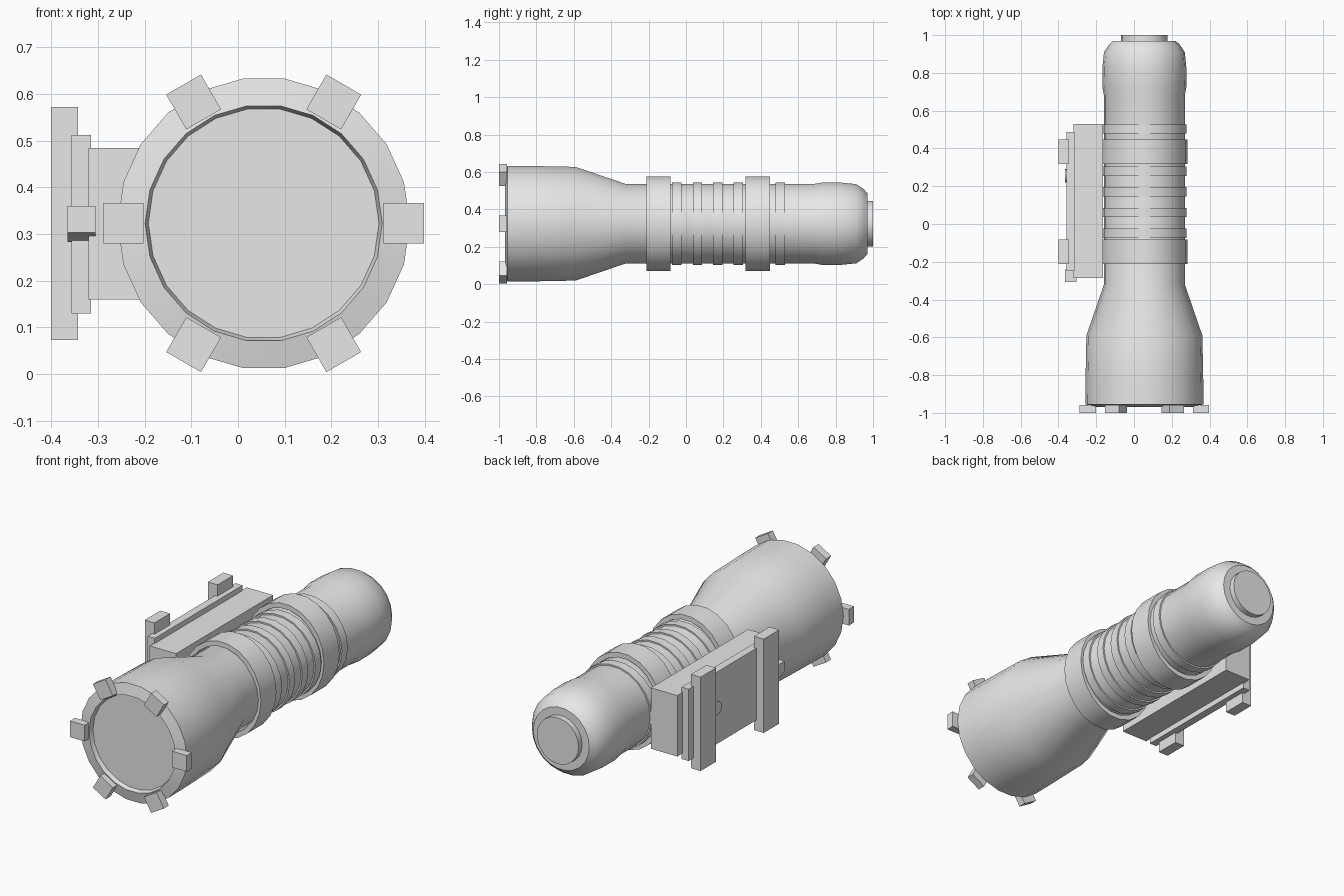
import bpy, bmesh, math
from mathutils import Matrix, Vector

if "Cube" in bpy.data.objects:
    bpy.data.objects.remove(bpy.data.objects["Cube"])

CX, CZ, SIDES = 0.055, 0.323, 22   # torch axis runs along y

grey = bpy.data.materials.new("light_grey")
grey.diffuse_color = (0.8, 0.8, 0.8, 1)
grey.use_nodes = True
grey.node_tree.nodes["Principled BSDF"].inputs["Base Color"].default_value = grey.diffuse_color


def finish(name, bm, smooth=False):
    bmesh.ops.recalc_face_normals(bm, faces=bm.faces[:])
    me = bpy.data.meshes.new(name)
    bm.to_mesh(me)
    bm.free()
    me.materials.append(grey)
    if smooth:
        me.polygons.foreach_set("use_smooth", [True] * len(me.polygons))
        me.set_sharp_from_angle(angle=math.radians(30))
    ob = bpy.data.objects.new(name, me)
    bpy.context.collection.objects.link(ob)
    return ob


def lathe(name, profile, closed=False, z_scale=1.0):
    """Turn (y, radius) points about the torch axis; closed makes a hollow band."""
    bm = bmesh.new()
    rings = []
    for y, r in profile:
        ring = []
        for i in range(SIDES):
            a = 2 * math.pi * i / SIDES
            ring.append(bm.verts.new((CX + r * math.cos(a), y,
                                      CZ + r * z_scale * math.sin(a))))
        rings.append(ring)
    pairs = list(zip(rings, rings[1:]))
    if closed:
        pairs.append((rings[-1], rings[0]))
    else:
        bm.faces.new(rings[0])
        bm.faces.new(rings[-1])
    for a, b in pairs:
        for i in range(SIDES):
            j = (i + 1) % SIDES
            bm.faces.new((a[i], a[j], b[j], b[i]))
    return finish(name, bm, True)


def band(name, y0, y1, r, inner, z_scale=1.0):
    return lathe(name, [(y0, inner), (y0, r), (y1, r), (y1, inner)], True, z_scale)


def box(name, x, y, z, matrix=Matrix()):
    bm = bmesh.new()
    bmesh.ops.create_cube(bm, size=1)
    for v in bm.verts:
        v.co = matrix @ Vector([lo + (c + 0.5) * (hi - lo)
                                for c, (lo, hi) in zip(v.co, (x, y, z))])
    return finish(name, bm)


# Head, barrel and rounded tail; the first point is the recessed lens
lathe("torch_body", [(-0.945, 0.247), (-0.968, 0.254), (-0.955, 0.313),
                     (-0.84, 0.312), (-0.59, 0.307), (-0.32, 0.214),
                     (0.68, 0.214), (0.73, 0.223), (0.83, 0.222), (0.91, 0.214),
                     (0.95, 0.187), (0.97, 0.165)])
lathe("tail_button", [(0.96, 0.123), (1.0, 0.123)])

# Grip rings
for i, (y0, y1) in enumerate([(-0.075, -0.025), (0.038, 0.085), (0.145, 0.195),
                              (0.255, 0.305), (0.478, 0.528)]):
    band(f"grip_ring_{i + 1}", y0, y1, 0.222, 0.205)

# Two straps, each with an outer clamp bar
for i, y0 in enumerate((-0.212, 0.318)):
    band(f"strap_{i + 1}", y0, y0 + 0.13, 0.2285, 0.205, 1.113)
    box(f"clamp_bar_{i + 1}", (-0.4, -0.343), (y0, y0 + 0.13), (0.073, 0.572))

# Six teeth round the front rim
for i in range(6):
    m = Matrix.Translation((CX, 0, CZ)) @ Matrix.Rotation(math.radians(60 * i), 4, 'Y')
    box(f"rim_tooth_{i + 1}", (0.257, 0.343), (-1.0, -0.958), (-0.043, 0.043), m)

# Side mount: block, rail plate, latch and screw
box("mount_block", (-0.32, -0.165), (-0.285, 0.53), (0.16, 0.484))
box("rail_plate", (-0.357, -0.315), (-0.25, 0.488), (0.13, 0.512))
latch = box("mount_latch", (-0.365, -0.305), (-0.308, -0.24), (0.283, 0.36))
for v in latch.data.vertices:      # sloped underside
    if v.co.y < -0.3 and v.co.z < 0.3:
        v.co.z = 0.303
bm = bmesh.new()
bmesh.ops.create_cone(bm, cap_ends=True, segments=16, radius1=0.035, radius2=0.035,
                      depth=0.02, matrix=Matrix.Translation((-0.355, 0.255, CZ))
                      @ Matrix.Rotation(math.pi / 2, 4, 'Y'))
finish("mount_screw", bm, True)
